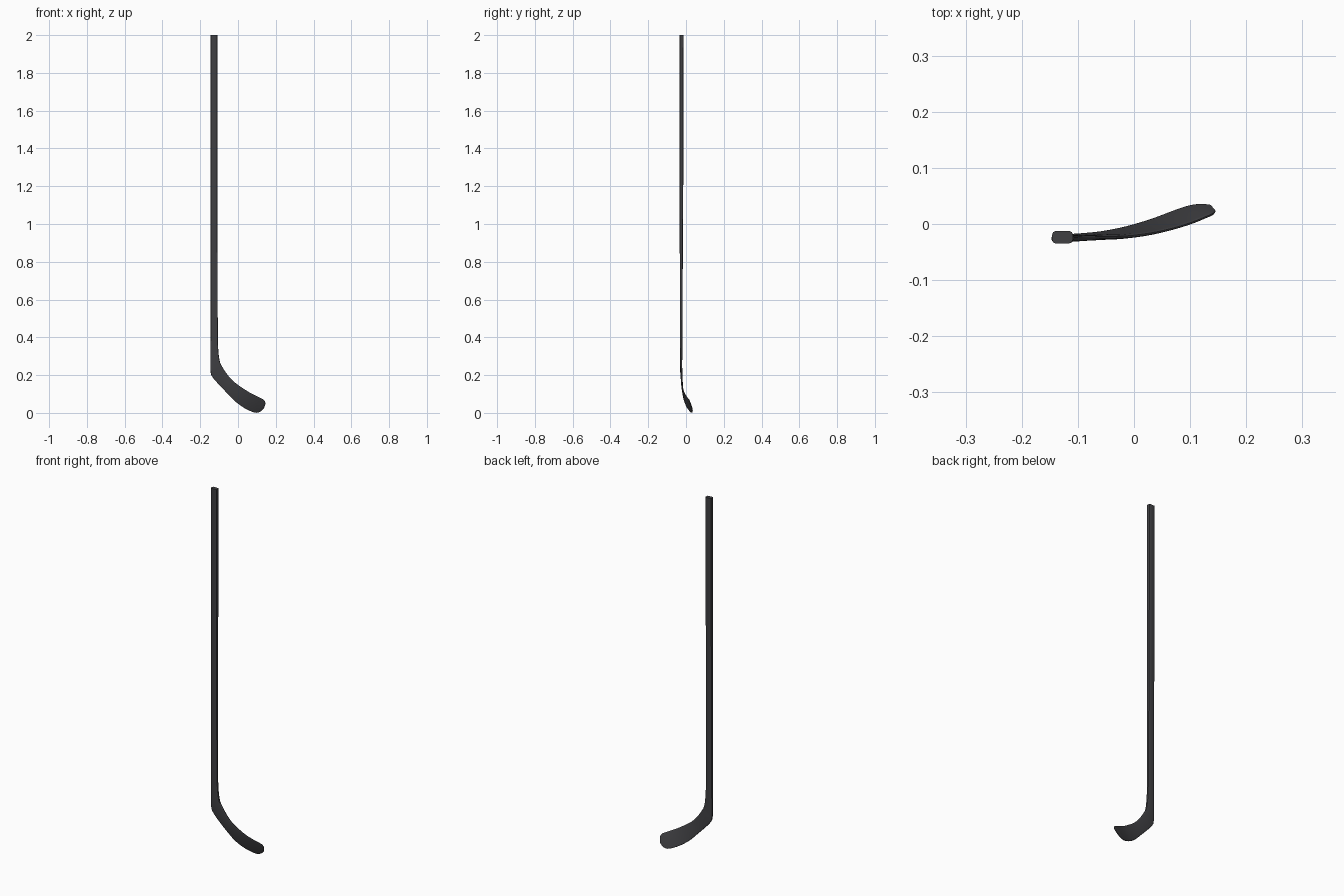
import bpy, bmesh, math
from mathutils import Vector

if "Cube" in bpy.data.objects:
    bpy.data.objects.remove(bpy.data.objects["Cube"])

mat = bpy.data.materials.new("dark_composite")
mat.diffuse_color = (0.05, 0.05, 0.055, 1)
mat.use_nodes = True
mat.node_tree.nodes["Principled BSDF"].inputs["Base Color"].default_value = mat.diffuse_color

# Stations: upper edge xyz, lower edge xyz, thickness
shaft = [
    (-0.109, -0.0235, 2.00, -0.146, -0.0235, 2.00, 0.022),
    (-0.109, -0.0240, 1.30, -0.146, -0.0240, 1.30, 0.020),
    (-0.108, -0.0250, 0.80, -0.146, -0.0250, 0.80, 0.016),
    (-0.107, -0.0255, 0.43, -0.146, -0.0255, 0.43, 0.013),
]
blade = [
    shaft[-1],
    (-0.105, -0.0255, 0.345, -0.146, -0.0255, 0.33, 0.012),
    (-0.097, -0.0255, 0.275, -0.146, -0.0255, 0.225, 0.011),
    (-0.080, -0.025, 0.238, -0.135, -0.0235, 0.190, 0.010),
    (-0.050, -0.024, 0.195, -0.103, -0.021, 0.152, 0.009),
    (-0.016, -0.023, 0.160, -0.060, -0.016, 0.107, 0.008),
    (0.025, -0.018, 0.131, -0.016, -0.007, 0.062, 0.007),
    (0.063, -0.010, 0.107, 0.030, 0.007, 0.028, 0.006),
    (0.100, 0.001, 0.088, 0.070, 0.022, 0.008, 0.006),
    (0.130, 0.013, 0.073, 0.097, 0.031, 0.001, 0.006),
    (0.141, 0.018, 0.063, 0.119, 0.034, 0.008, 0.006),
    (0.145, 0.023, 0.050, 0.136, 0.033, 0.023, 0.005),
]


def refine(rows, n):
    """Catmull-Rom through the stations."""
    p = [rows[0]] + rows + [rows[-1]]
    out = []
    for i in range(1, len(p) - 2):
        for k in range(n):
            t = k / n
            out.append(tuple(0.5 * (2 * b + (c - a) * t + (2 * a - 5 * b + 4 * c - d) * t * t
                                    + (3 * b - a - 3 * c + d) * t ** 3)
                             for a, b, c, d in zip(*p[i - 1:i + 3])))
    return out + [rows[-1]]


def loft(name, rows, cap_start, cap_end):
    """Skin rounded-rectangle sections spanning upper edge to lower edge."""
    bm = bmesh.new()
    mids = [(Vector(r[:3]) + Vector(r[3:6])) / 2 for r in rows]
    rings = []
    for i, r in enumerate(rows):
        u = Vector(r[3:6]) - Vector(r[:3])
        half, t = u.length / 2, r[6] / 2
        u.normalize()
        along = mids[min(i + 1, len(rows) - 1)] - mids[max(i - 1, 0)]
        n = along.cross(u).normalized()
        cu, cn = min(0.006, half * 0.5), t * 0.6
        ring = []
        for q in range(4):
            for k in range(3):
                a = math.pi / 2 * (q + k / 2)
                su = 1 if q in (0, 3) else -1
                sn = 1 if q < 2 else -1
                x = su * (half - cu) + cu * math.cos(a)
                y = sn * (t - cn) + cn * math.sin(a)
                ring.append(bm.verts.new(mids[i] + u * x + n * y))
        rings.append(ring)
    m = len(rings[0])
    for a, b in zip(rings, rings[1:]):
        for j in range(m):
            bm.faces.new((a[j], a[(j + 1) % m], b[(j + 1) % m], b[j]))
    if cap_start:
        bm.faces.new(rings[0])
    if cap_end:
        bm.faces.new(rings[-1])
    bmesh.ops.recalc_face_normals(bm, faces=bm.faces)
    # Open lofts: make sure the normals point away from the centre line
    f = max((f for f in bm.faces if len(f.verts) == 4), key=lambda f: f.calc_area())
    c = f.calc_center_median()
    near = min(mids, key=lambda v: (v - c).length)
    inside = mids[0].lerp(mids[-1], 0.5) if name == "shaft" else near
    if f.normal.dot(c - inside) < 0:
        bmesh.ops.reverse_faces(bm, faces=bm.faces)
    me = bpy.data.meshes.new(name)
    bm.to_mesh(me)
    bm.free()
    me.materials.append(mat)
    ob = bpy.data.objects.new(name, me)
    bpy.context.collection.objects.link(ob)
    bpy.ops.object.select_all(action='DESELECT')
    ob.select_set(True)
    bpy.context.view_layer.objects.active = ob
    bpy.ops.object.shade_smooth_by_angle(angle=math.radians(40))


# Tapered shaft, then the curved and twisted blade with its heel
loft("shaft", shaft, True, False)
loft("blade", refine(blade, 4), False, True)
